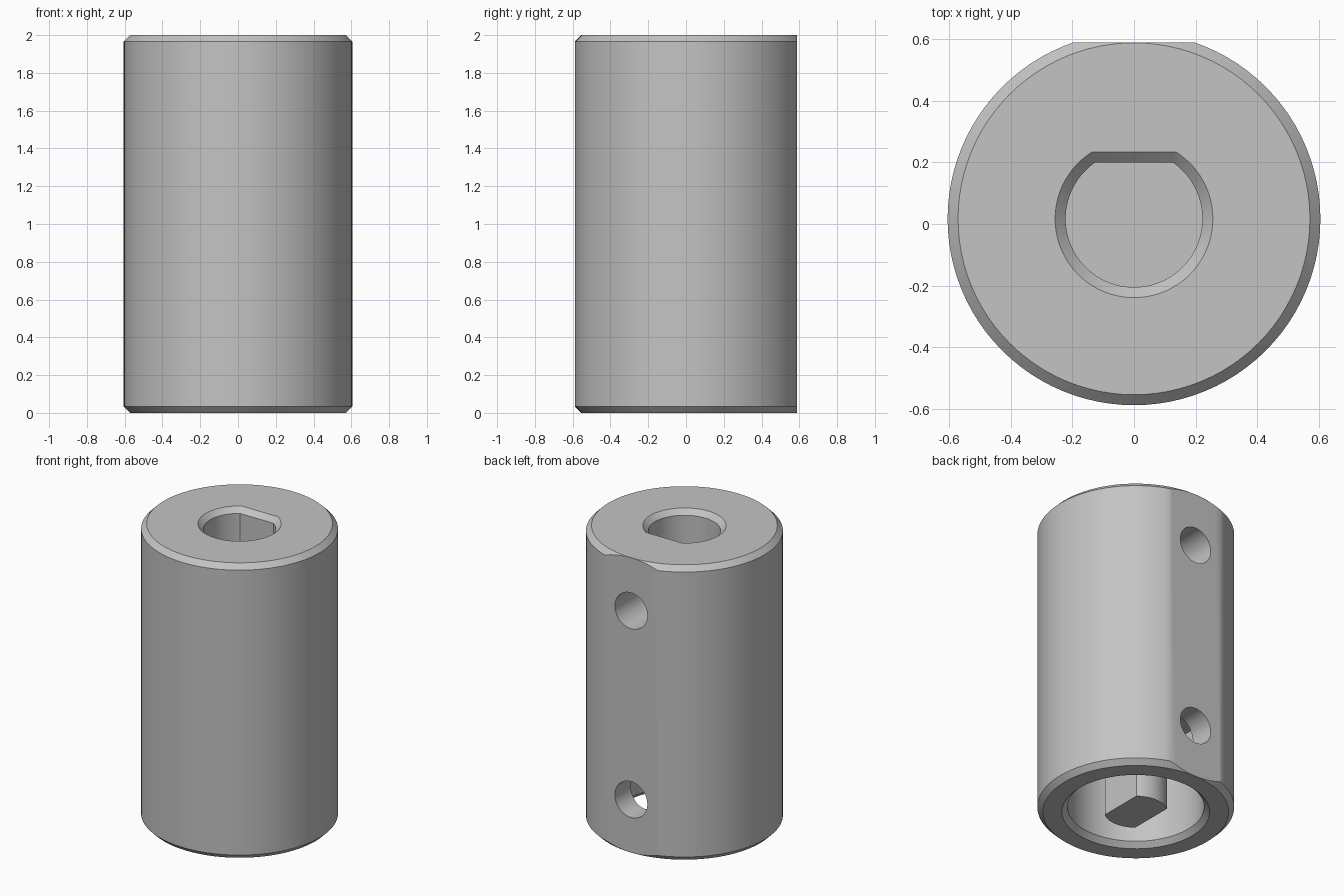
import bpy
import bmesh
from math import asin, acos, pi, cos, sin, radians

if "Cube" in bpy.data.objects:
    bpy.data.objects.remove(bpy.data.objects["Cube"], do_unlink=True)

AXIS_Y = 0.017      # the body axis sits forward of the cut flat
CHAMFER = 0.034
HEIGHT = 2.0

steel = bpy.data.materials.new("steel grey")
steel.use_nodes = True
GREY = (0.55, 0.55, 0.55, 1)
steel.diffuse_color = GREY
steel.node_tree.nodes["Principled BSDF"].inputs["Base Color"].default_value = GREY


def arc(radius, start, end, count):
    return [(radius * cos(start + (end - start) * i / count),
             radius * sin(start + (end - start) * i / count))
            for i in range(count + 1)]


def circle(radius):
    return arc(radius, 0, 2 * pi, 96)[:-1]


def d_section(radius, flat):
    a = asin(flat / radius)
    return arc(radius, pi - a, 2 * pi + a, 72)


def double_d_section(radius, half_width):
    a = acos(half_width / radius)
    return arc(radius, a, pi - a, 20) + arc(radius, pi + a, 2 * pi - a, 20)


def loft(name, sections):
    """Join matching (z, outline) rings into a closed solid."""
    bm = bmesh.new()
    rings = [[bm.verts.new((x, y + AXIS_Y, z)) for x, y in pts]
             for z, pts in sections]
    for low, high in zip(rings, rings[1:]):
        n = len(low)
        for i in range(n):
            j = (i + 1) % n
            bm.faces.new((low[i], low[j], high[j], high[i]))
    bm.faces.new(rings[0][::-1])
    bm.faces.new(rings[-1])
    bmesh.ops.recalc_face_normals(bm, faces=bm.faces)
    mesh = bpy.data.meshes.new(name)
    bm.to_mesh(mesh)
    bm.free()
    mesh.materials.append(steel)
    obj = bpy.data.objects.new(name, mesh)
    bpy.context.collection.objects.link(obj)
    return obj


def activate(obj):
    bpy.ops.object.select_all(action='DESELECT')
    obj.select_set(True)
    bpy.context.view_layer.objects.active = obj


def cut(target, cutter):
    cutter.hide_render = True
    mod = target.modifiers.new("cut", 'BOOLEAN')
    mod.operation = 'DIFFERENCE'
    mod.solver = 'EXACT'
    mod.object = cutter
    activate(target)
    bpy.ops.object.modifier_apply(modifier=mod.name)
    bpy.data.objects.remove(cutter, do_unlink=True)


# Chamfered round body
R = 0.605
body = loft("coupling_body", [
    (0, circle(R - CHAMFER)), (CHAMFER, circle(R)),
    (HEIGHT - CHAMFER, circle(R)), (HEIGHT, circle(R - CHAMFER))])

# Long flat on the back
FLAT = 0.5715
cut(body, loft("flat_cutter", [
    (z, [(-1, FLAT), (1, FLAT), (1, 1), (-1, 1)]) for z in (-0.1, HEIGHT + 0.1)]))

# Wide round socket underneath, with a chamfered mouth
SOCKET_R, SOCKET_TOP = 0.42, 0.72
LIP = 0.01
cut(body, loft("socket_cutter", [
    (-LIP, circle(SOCKET_R + CHAMFER + LIP)),
    (CHAMFER, circle(SOCKET_R)), (SOCKET_TOP, circle(SOCKET_R))]))

# D-shaped shaft bore on top, with a chamfered mouth
BORE_R, BORE_FLAT = 0.222, 0.183
GROW = CHAMFER + LIP
cut(body, loft("bore_cutter", [
    (HEIGHT - SOCKET_TOP, d_section(BORE_R, BORE_FLAT)),
    (HEIGHT - CHAMFER, d_section(BORE_R, BORE_FLAT)),
    (HEIGHT + LIP, d_section(BORE_R + GROW, BORE_FLAT + GROW))]))

# Two set screw holes from the flat into the bores
for hole_z in (0.36, HEIGHT - 0.36):
    hole = loft("screw_hole_cutter", [
        (z, arc(0.122, 0, 2 * pi, 48)[:-1]) for z in (0.1, 0.8)])
    for v in hole.data.vertices:
        x, y, z = v.co
        v.co = (x, z + AXIS_Y, hole_z - (y - AXIS_Y))
    cut(body, hole)

# Two-flatted drive pin hanging in the socket
pin = loft("drive_pin", [
    (z, double_d_section(0.194, 0.122)) for z in (0, SOCKET_TOP + 0.02)])

for obj in (body, pin):
    activate(obj)
    bpy.ops.object.shade_smooth_by_angle(angle=radians(30))
